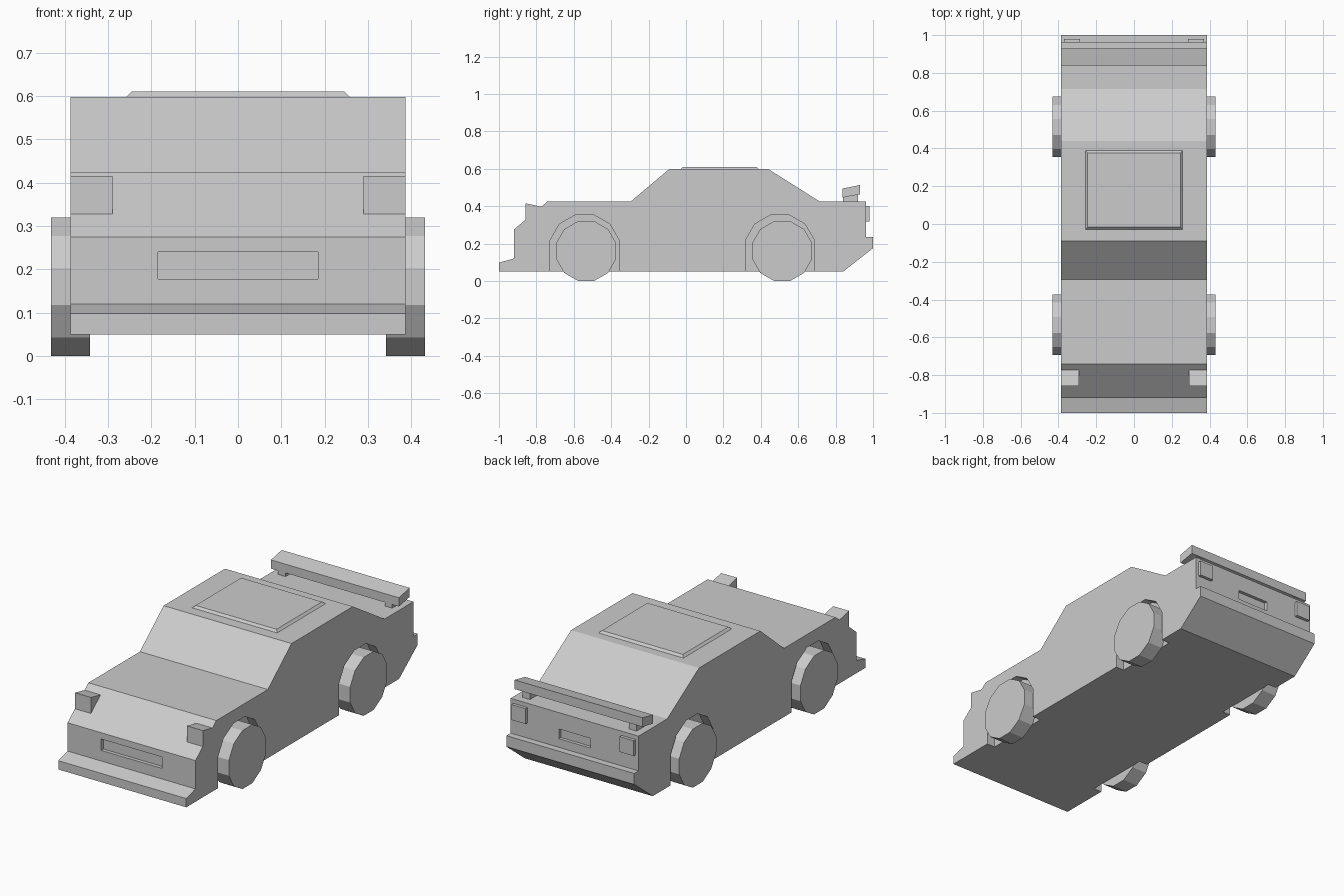
import bpy, bmesh, math

cube = bpy.data.objects.get("Cube")
if cube:
    bpy.data.objects.remove(cube, do_unlink=True)

grey = bpy.data.materials.new("plain grey")
grey.use_nodes = True
colour = (0.6, 0.6, 0.6, 1)
grey.diffuse_color = colour
grey.node_tree.nodes["Principled BSDF"].inputs["Base Color"].default_value = colour


def finish(name, bm):
    bmesh.ops.recalc_face_normals(bm, faces=bm.faces)
    mesh = bpy.data.meshes.new(name)
    bm.to_mesh(mesh)
    bm.free()
    mesh.materials.append(grey)
    obj = bpy.data.objects.new(name, mesh)
    bpy.context.collection.objects.link(obj)
    return obj


def prism(name, profile, x0, x1):
    """Extrude a side profile of (y, z) points across x."""
    bm = bmesh.new()
    face = bm.faces.new([bm.verts.new((x0, y, z)) for y, z in profile])
    out = bmesh.ops.extrude_face_region(bm, geom=[face])
    moved = [v for v in out["geom"] if isinstance(v, bmesh.types.BMVert)]
    bmesh.ops.translate(bm, verts=moved, vec=(x1 - x0, 0, 0))
    return finish(name, bm)


def box(name, x, y, z):
    return prism(name, [(y[0], z[0]), (y[1], z[0]), (y[1], z[1]), (y[0], z[1])], *x)


def ring(y, z, apothem, first=0, count=12):
    """Points of a twelve-sided ring with flats at the top and bottom."""
    r = apothem / math.cos(math.pi / 12)
    angles = [math.radians(15 + 30 * i) for i in range(first, first + count)]
    return [(y + r * math.cos(a), z + r * math.sin(a)) for a in angles]


def cut(target, cutter):
    cutter.hide_render = True
    mod = target.modifiers.new("cut", "BOOLEAN")
    mod.operation = "DIFFERENCE"
    mod.solver = "EXACT"
    mod.object = cutter
    bpy.context.view_layer.objects.active = target
    bpy.ops.object.modifier_apply(modifier=mod.name)
    bpy.data.objects.remove(cutter, do_unlink=True)


# Body shell
W = 0.387
body = prism("body", [
    (-1, 0.05), (-1, 0.098), (-0.92, 0.12), (-0.92, 0.275), (-0.74, 0.425),
    (-0.295, 0.425), (-0.09, 0.598), (0.44, 0.598), (0.715, 0.425),
    (0.963, 0.425), (0.963, 0.235), (1, 0.235), (1, 0.175), (0.84, 0.05)], -W, W)

# Recessed grille and rear plate
cut(body, box("grille_cutter", (-0.185, 0.185), (-0.95, -0.9), (0.178, 0.24)))
cut(body, box("plate_cutter", (-0.095, 0.095), (0.945, 1.02), (0.282, 0.335)))

sides = (("left", 1), ("right", -1))
axles = (("front", -0.534, -0.542), ("rear", 0.514, 0.502))

for side, s in sides:
    for end, wheel_y, arch_y in axles:
        # Wheel arch, open at the floor
        arch = ring(arch_y, 0.169, 0.184, 0, 6)
        arch = [(arch_y + 0.184, 0)] + arch + [(arch_y - 0.184, 0)]
        cut(body, prism("arch_cutter", arch, s * 0.338, s * 0.5))
        # Twelve-sided wheel
        prism(f"{end}_{side}_wheel", ring(wheel_y, 0.16, 0.16), s * 0.342, s * 0.431)

    # Raised headlight wedge on the nose slope
    prism(f"{side}_headlight", [(-0.857, 0.325), (-0.857, 0.415), (-0.772, 0.397)],
          s * 0.29, s * W)
    # Tail light block
    box(f"{side}_tail_light", (s * 0.285, s * 0.37), (0.955, 0.98), (0.318, 0.402))
    # Spoiler post
    prism(f"{side}_spoiler_post",
          [(0.84, 0.42), (0.92, 0.42), (0.92, 0.47), (0.84, 0.455)], s * 0.3, s * 0.345)

# Spoiler wing
prism("spoiler_wing", [(0.838, 0.446), (0.93, 0.463), (0.93, 0.513), (0.838, 0.494)], -W, W)

# Roof panel with chamfered rim
bm = bmesh.new()
bmesh.ops.create_cube(bm, size=1)
for v in bm.verts:
    top = v.co.z > 0
    inset = 0.014 if top else 0
    v.co.x = math.copysign(0.259 - inset, v.co.x)
    v.co.y = 0.18 + math.copysign(0.211 - inset, v.co.y)
    v.co.z = 0.61 if top else 0.596
finish("roof_panel", bm)
